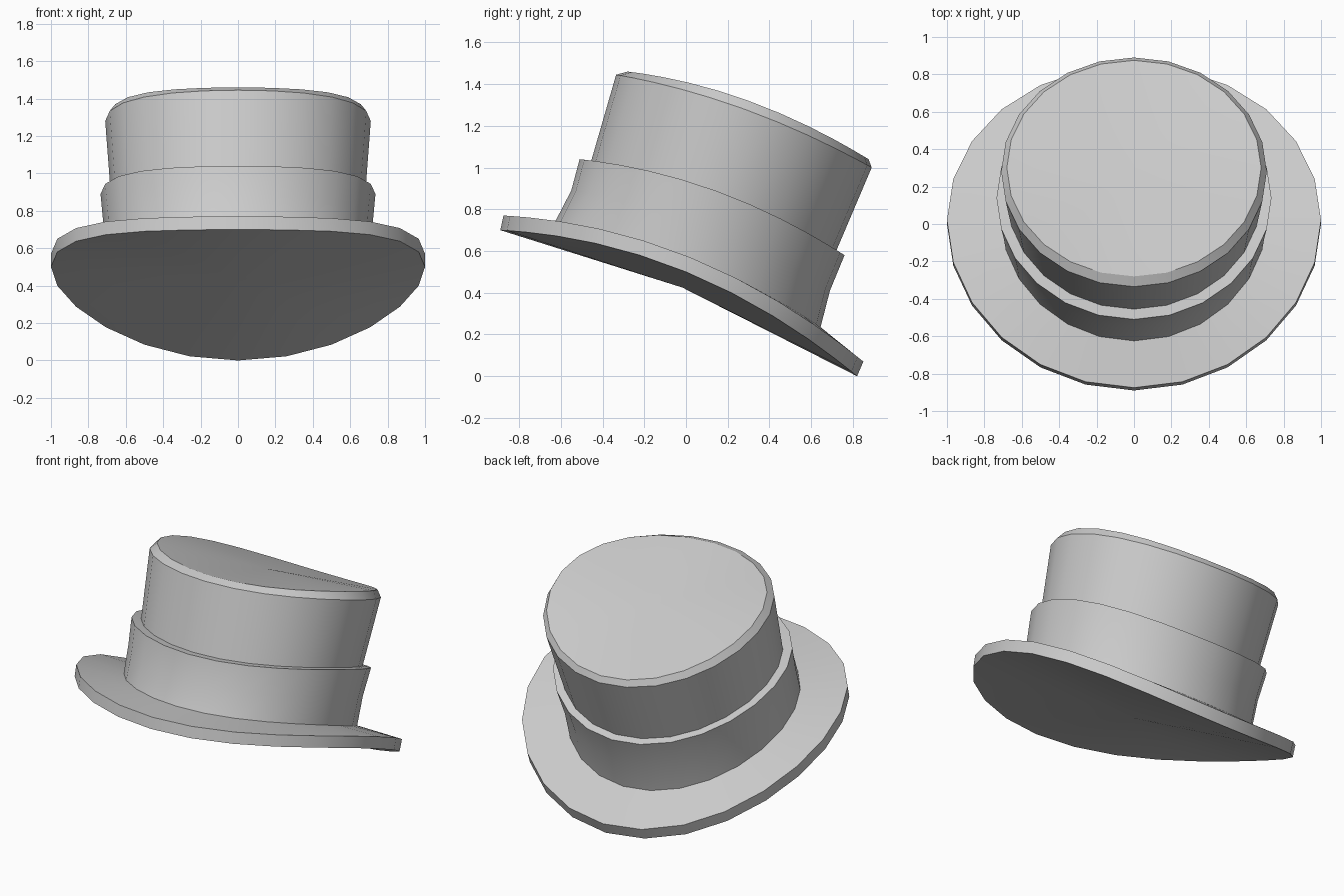
import bpy, bmesh, math

if "Cube" in bpy.data.objects:
    bpy.data.objects.remove(bpy.data.objects["Cube"])

SEGMENTS = 24

felt = bpy.data.materials.new("grey_felt")
felt.diffuse_color = (0.6, 0.6, 0.6, 1)
felt.use_nodes = True
felt.node_tree.nodes["Principled BSDF"].inputs["Base Color"].default_value = felt.diffuse_color


def ring(radius, front, side, back):
    """Bent oval loop through a front, side and back point, each (y, z)."""
    points = []
    for i in range(SEGMENTS):
        a = 2 * math.pi * i / SEGMENTS
        c = -math.cos(a)
        y, z = (s + c * (b - f) / 2 + c * c * ((b + f) / 2 - s)
                for f, s, b in zip(front, side, back))
        points.append((radius * math.sin(a), y, z))
    return points


def loft(name, rings, cap_first=False, cap_last=False):
    """Skin a stack of loops and close chosen ends with a fan."""
    bm = bmesh.new()
    loops = [[bm.verts.new(p) for p in r] for r in rings]
    for low, high in zip(loops, loops[1:]):
        for i in range(SEGMENTS):
            j = (i + 1) % SEGMENTS
            bm.faces.new((low[i], low[j], high[j], high[i]))
    for wanted, loop, step in ((cap_first, loops[0], -1), (cap_last, loops[-1], 1)):
        if wanted:
            centre = [sum(v.co[k] for v in loop) / SEGMENTS for k in range(3)]
            hub = bm.verts.new(centre)
            for i in range(SEGMENTS):
                pair = (loop[i], loop[(i + 1) % SEGMENTS])[::step]
                bm.faces.new((*pair, hub))
    mesh = bpy.data.meshes.new(name)
    bm.to_mesh(mesh)
    bm.free()
    mesh.materials.append(felt)
    obj = bpy.data.objects.new(name, mesh)
    bpy.context.collection.objects.link(obj)
    bpy.ops.object.select_all(action='DESELECT')
    obj.select_set(True)
    bpy.context.view_layer.objects.active = obj
    bpy.ops.object.shade_smooth_by_angle(angle=math.radians(30))


# Loops from the underside up to the crown
brim_bottom = ring(1.0, (-0.89, 0.70), (0.0, 0.50), (0.82, 0.0))
brim_top = ring(1.0, (-0.875, 0.77), (0.02, 0.57), (0.85, 0.07))
band_base = ring(0.71, (-0.625, 0.745), (0.03, 0.56), (0.645, 0.235))
band_middle = ring(0.72, (-0.55, 0.89), (0.08, 0.73), (0.69, 0.41))
band_top = ring(0.735, (-0.51, 1.04), (0.14, 0.89), (0.76, 0.58))
crown_base = ring(0.68, (-0.455, 1.03), (0.145, 0.885), (0.72, 0.60))
crown_shoulder = ring(0.71, (-0.335, 1.445), (0.28, 1.28), (0.89, 1.0))
crown_rim = ring(0.68, (-0.28, 1.46), (0.30, 1.32), (0.875, 1.04))

# Curved brim with closed underside
loft("brim", [brim_bottom, brim_top, band_base], cap_first=True)
# Flared band with its narrow ledge
loft("hat_band", [band_base, band_middle, band_top, crown_base])
# Tall crown with softened top edge
loft("crown", [crown_base, crown_shoulder, crown_rim], cap_last=True)
